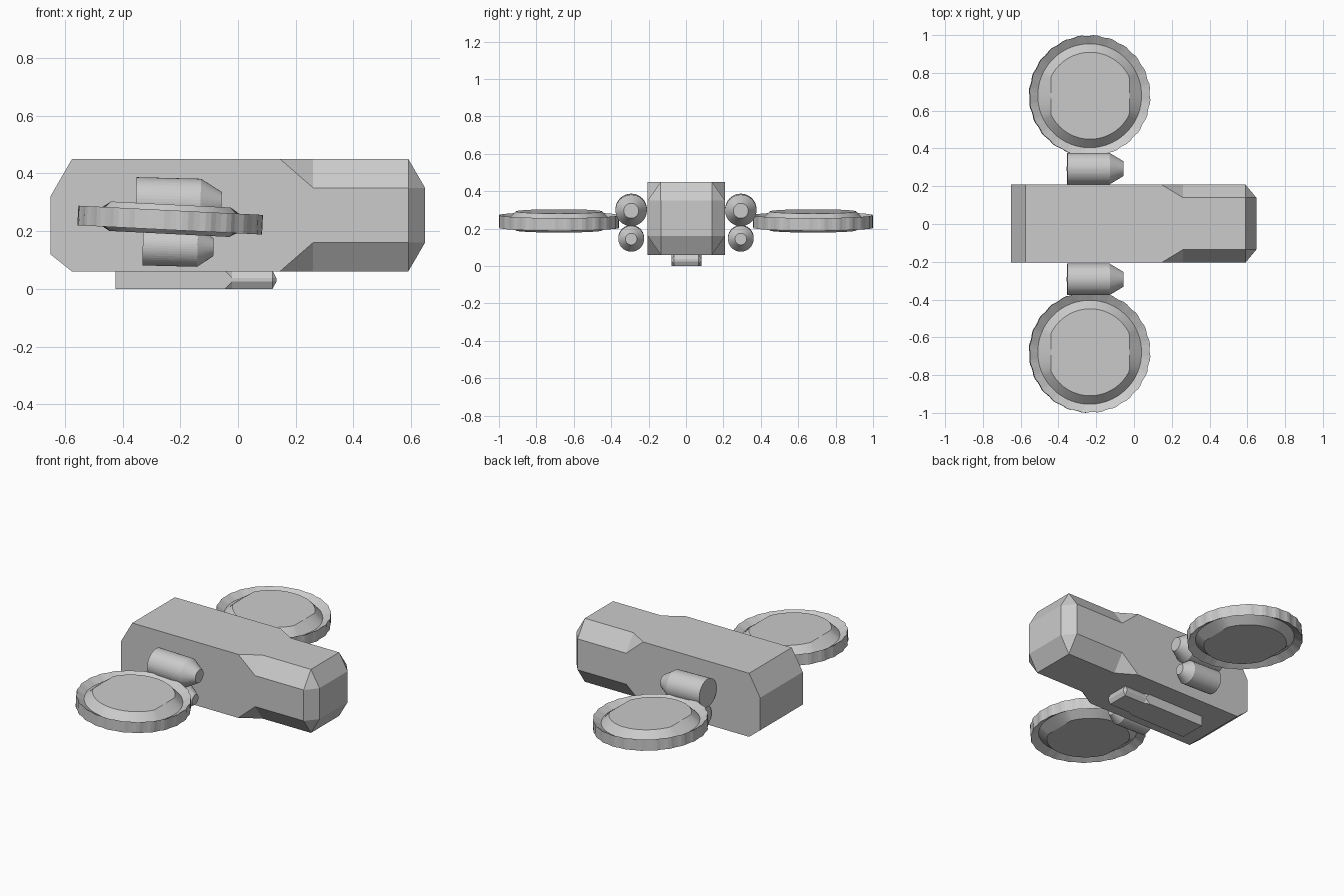
import bpy, bmesh, math

if "Cube" in bpy.data.objects:
    bpy.data.objects.remove(bpy.data.objects["Cube"])


def finish(name, bm):
    bmesh.ops.remove_doubles(bm, verts=bm.verts, dist=1e-5)
    bmesh.ops.recalc_face_normals(bm, faces=bm.faces)
    mesh = bpy.data.meshes.new(name)
    bm.to_mesh(mesh)
    bm.free()
    obj = bpy.data.objects.new(name, mesh)
    bpy.context.collection.objects.link(obj)
    return obj


def loft(bm, rings):
    """Skin a list of closed rings and cap both ends."""
    loops = [[bm.verts.new(p) for p in ring] for ring in rings]
    for a, b in zip(loops, loops[1:]):
        n = len(a)
        for i in range(n):
            j = (i + 1) % n
            bm.faces.new((a[i], a[j], b[j], b[i]))
    bm.faces.new(loops[0])
    bm.faces.new(loops[-1])


def section(x, w, z0, z1, cy=0, cz=0):
    """Rectangle across x with corners cut by cy, cz."""
    pts = [(w, z0 + cz), (w, z1 - cz), (w - cy, z1), (cy - w, z1),
           (-w, z1 - cz), (-w, z0 + cz), (cy - w, z0), (w - cy, z0)]
    return [(x, y + 0.002, z) for y, z in pts]


def block(name, sections):
    bm = bmesh.new()
    loft(bm, [section(*s) for s in sections])
    return finish(name, bm)


# Main hull: wedge at the rear, cut corners towards the nose
block("hull", [
    (-0.65, 0.207, 0.12, 0.32),
    (-0.575, 0.207, 0.06, 0.45),
    (0.145, 0.207, 0.06, 0.45),
    (0.26, 0.207, 0.06, 0.45, 0.07, 0.10),
    (0.59, 0.207, 0.06, 0.45, 0.07, 0.10),
    (0.648, 0.137, 0.16, 0.35),
])

# Belly keel: small block of the same shape
block("belly_keel", [
    (-0.425, 0.08, 0.0, 0.062),
    (-0.045, 0.08, 0.0, 0.062),
    (-0.02, 0.08, 0.0, 0.062, 0.015, 0.025),
    (0.12, 0.08, 0.0, 0.062, 0.015, 0.025),
    (0.133, 0.065, 0.025, 0.037),
])


def tapered_tube(name, y, z, x0, x1, x2, r, r_tip):
    mid, n = (x0 + x2) / 2, 48
    bm = bmesh.new()
    loft(bm, [[(x - mid, rad * math.cos(i * math.tau / n), rad * math.sin(i * math.tau / n))
               for i in range(n)]
              for x, rad in ((x0, r), (x1, r), (x2, r_tip))])
    obj = finish(name, bm)
    obj.location = (mid, y, z)
    obj.rotation_euler.y = 0.025
    return obj


def rotor_disc(name, y):
    # Profile (radius, height): hub plate, groove, raised ridged rim, mirrored below
    profile = [(0.23, 0.054), (0.275, 0.008), (0.319, 0.034),
               (0.319, -0.034), (0.275, -0.008), (0.23, -0.048)]
    n, rings = 96, []
    for r, h in profile:
        ring = []
        for i in range(n):
            a = i * math.tau / n
            rad = r + (0.002 if (i // 2) % 2 else -0.002) * (r > 0.3)
            px = rad * math.cos(a)
            if r < 0.25:
                px = max(-0.208, min(0.208, px))
            ring.append((px, rad * math.sin(a), h))
        rings.append(ring)
    bm = bmesh.new()
    loft(bm, rings)
    obj = finish(name, bm)
    obj.location = (-0.235, y, 0.238)
    obj.rotation_euler.y = 0.05
    return obj


# Side pods and discs, one set per side
for side, s in (("right", -1), ("left", 1)):
    tapered_tube(f"upper_pod_{side}", s * 0.293, 0.299, -0.354, -0.13, -0.057, 0.084, 0.04)
    tapered_tube(f"lower_pod_{side}", s * 0.293, 0.147, -0.33, -0.14, -0.085, 0.069, 0.031)
    rotor_disc(f"disc_{side}", s * 0.679)
